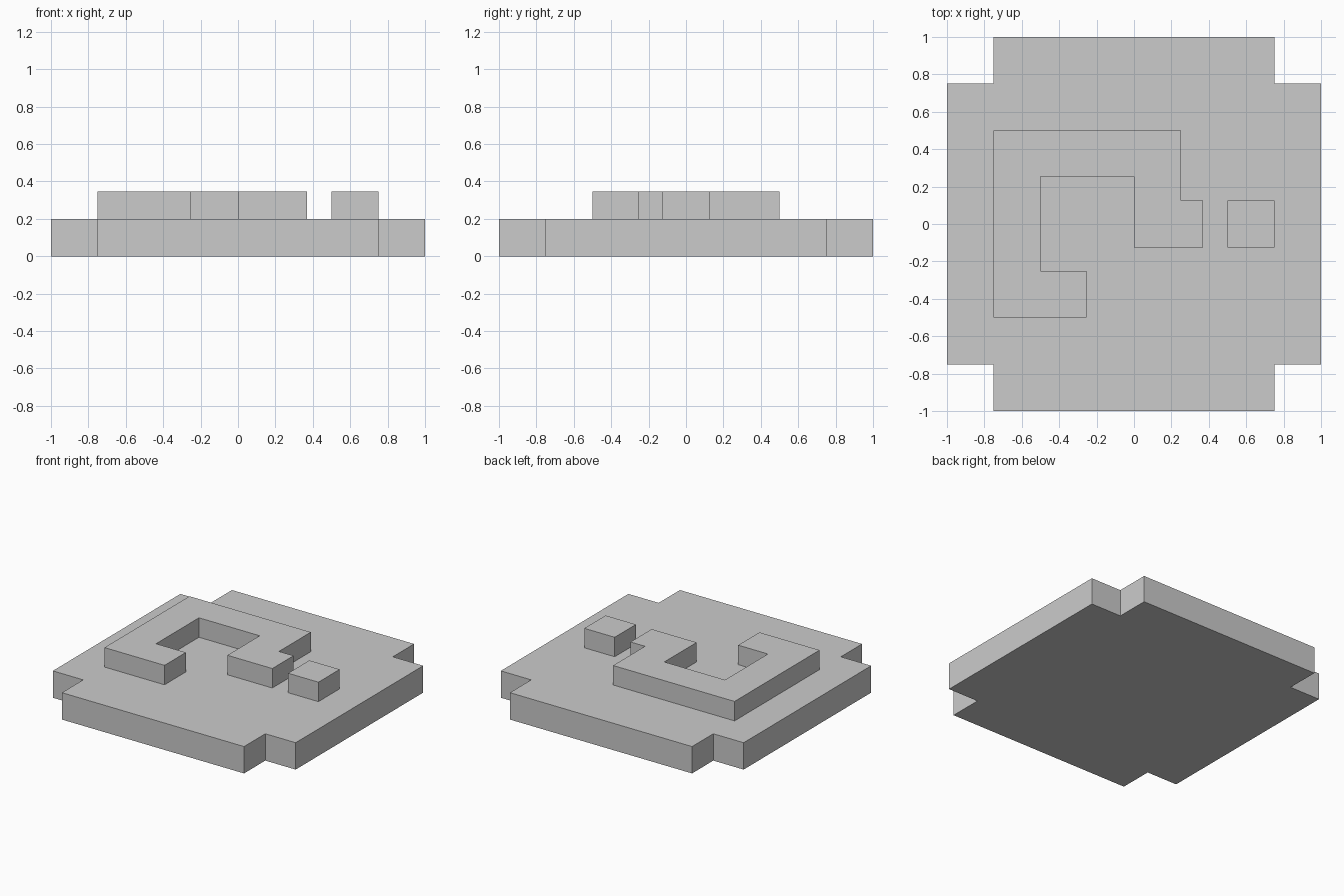
import bpy
import bmesh

if "Cube" in bpy.data.objects:
    bpy.data.objects.remove(bpy.data.objects["Cube"])


def prism(name, outline, z0, z1):
    """Extrude a counter-clockwise outline from z0 up to z1."""
    bm = bmesh.new()
    face = bm.faces.new([bm.verts.new((x, y, z0)) for x, y in outline])
    top = bmesh.ops.extrude_face_region(bm, geom=[face], use_keep_orig=True)
    verts = [v for v in top["geom"] if isinstance(v, bmesh.types.BMVert)]
    bmesh.ops.translate(bm, verts=verts, vec=(0, 0, z1 - z0))
    bmesh.ops.recalc_face_normals(bm, faces=bm.faces)
    mesh = bpy.data.meshes.new(name)
    bm.to_mesh(mesh)
    bm.free()
    obj = bpy.data.objects.new(name, mesh)
    bpy.context.collection.objects.link(obj)
    return obj


BASE_TOP, RELIEF_TOP, SINK = 0.2, 0.345, 0.005

# Base plate: square with notched corners, one corner turned four times
corner = [(1, -0.75), (1, 0.75), (0.75, 0.75)]
outline = []
for _ in range(4):
    outline += corner
    corner = [(-y, x) for x, y in corner]
prism("base_plate", outline, 0, BASE_TOP)

# Raised hook-shaped relief
hook = [(-0.75, -0.5), (-0.255, -0.5), (-0.255, -0.25), (-0.5, -0.25),
        (-0.5, 0.255), (0, 0.255), (0, -0.125), (0.37, -0.125),
        (0.37, 0.125), (0.25, 0.125), (0.25, 0.5), (-0.75, 0.5)]
prism("raised_hook", hook, BASE_TOP - SINK, RELIEF_TOP)

# Small raised square beside the hook
square = [(0.5, -0.125), (0.75, -0.125), (0.75, 0.125), (0.5, 0.125)]
prism("raised_square", square, BASE_TOP - SINK, RELIEF_TOP)
